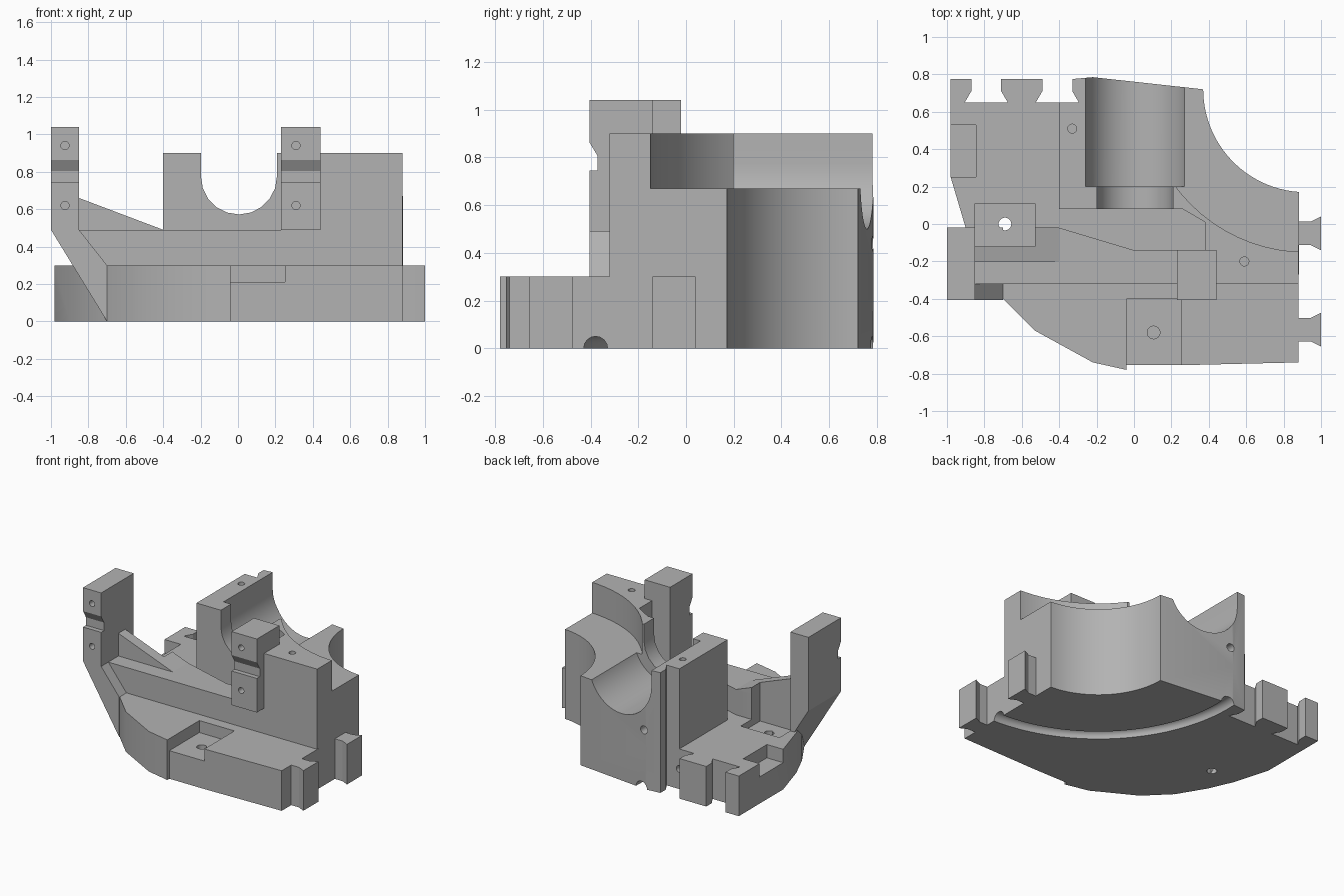
import bpy, bmesh, math
from mathutils import Matrix, Vector

cube = bpy.data.objects.get("Cube")
if cube:
    bpy.data.objects.remove(cube, do_unlink=True)

grey = bpy.data.materials.new("machined_grey")
GREY = (0.45, 0.45, 0.45, 1)
grey.use_nodes = True
grey.diffuse_color = GREY
grey.node_tree.nodes["Principled BSDF"].inputs["Base Color"].default_value = GREY


def make(name, bm):
    bmesh.ops.recalc_face_normals(bm, faces=bm.faces)
    mesh = bpy.data.meshes.new(name)
    bm.to_mesh(mesh)
    bm.free()
    mesh.materials.append(grey)
    ob = bpy.data.objects.new(name, mesh)
    bpy.context.collection.objects.link(ob)
    return ob


def prism(name, pts, lo, hi, axis="z"):
    """Extrude a flat outline along one axis."""
    place = {"z": lambda a, b: (a, b, lo), "y": lambda a, b: (a, lo, b),
             "x": lambda a, b: (lo, a, b)}[axis]
    bm = bmesh.new()
    face = bm.faces.new([bm.verts.new(place(*p)) for p in pts])
    new = bmesh.ops.extrude_face_region(bm, geom=[face])["geom"]
    shift = Vector([hi - lo if c == axis else 0 for c in "xyz"])
    bmesh.ops.translate(bm, vec=shift, verts=[v for v in new if isinstance(v, bmesh.types.BMVert)])
    return make(name, bm)


def arc(cx, cy, r, start, end, n):
    return [(cx + r * math.cos(math.radians(start + (end - start) * i / n)),
             cy + r * math.sin(math.radians(start + (end - start) * i / n)))
            for i in range(n + 1)]


def rect(x0, x1, y0, y1):
    return [(x0, y0), (x1, y0), (x1, y1), (x0, y1)]


def drill(a, b, r, lo, hi, axis="z", n=24):
    return prism("drill", arc(a, b, r, 0, 360 - 360 / n, n - 1), lo, hi, axis)


def ring(cx, cy, major, minor, n=96, m=16):
    """Torus lying flat on z = 0."""
    bm = bmesh.new()
    verts = [bm.verts.new((cx + major + x, cy, z)) for x, z in arc(0, 0, minor, 0, 360 - 360 / m, m - 1)]
    edges = [bm.edges.new((verts[i], verts[(i + 1) % m])) for i in range(m)]
    bmesh.ops.spin(bm, geom=verts + edges, cent=(cx, cy, 0), axis=(0, 0, 1),
                   angle=math.tau, steps=n, use_merge=True)
    bmesh.ops.remove_doubles(bm, verts=bm.verts, dist=0.0001)
    return make("groove", bm)


def cut(ob, *cutters):
    for c in cutters:
        mod = ob.modifiers.new("cut", "BOOLEAN")
        mod.operation, mod.solver, mod.object = "DIFFERENCE", "EXACT", c
    bpy.context.view_layer.update()
    mesh = bpy.data.meshes.new_from_object(ob.evaluated_get(bpy.context.evaluated_depsgraph_get()))
    ob.modifiers.clear()
    ob.data = mesh


# Shared outlines: the big round relief at the back and the dovetail slots
CX, CY = 0.92, 0.72
relief = arc(CX, CY, 0.55, -94, -180, 24)


def slot(x):
    h = 0.08
    return [(x + h, 0.9), (x + h, 0.71), (x + h + 0.035, 0.65),
            (x - h - 0.035, 0.65), (x - h, 0.71), (x - h, 0.9)]


# Cutters
pocket = prism("pocket", rect(-0.85, -0.53, -0.12, 0.11), 0.25, 0.8)
through_hole = drill(-0.69, 0, 0.034, -0.1, 0.5)
slots = [prism("slot", slot(x), -0.1, 1.1) for x in (-0.41, -0.79)]
back_hole = drill(-0.2, 0.44, 0.03, 0.5, 0.9, "y")
slot_hole = drill(-0.4, 0.15, 0.025, 0.5, 0.7, "y")
groove = ring(CX, CY, 1.1, 0.05)
front_pocket = prism("front_pocket", rect(-0.04, 0.25, -0.9, -0.4), 0.21, 0.4)
front_hole = drill(0.105, -0.58, 0.034, 0.1, 0.3)
side_notch = prism("side_notch", rect(-1.1, -0.845, 0.25, 0.53), 0.2, 0.4)
bore = drill(0.015, 0.775, 0.275, 0.2, 0.9, "y", 48)
bore_slot = prism("bore_slot", rect(-0.26, 0.29, 0.775, 1), 0.2, 0.9, "y")
neck = drill(0.005, 0.775, 0.203, 0, 0.3, "y", 20)
neck_slot = prism("neck_slot", rect(-0.198, 0.208, 0.775, 1), 0, 0.3, "y")
shelf = drill(CX, CY, 0.87, 0.67, 1.2, "z", 72)
shelf_keep = prism("shelf_keep", rect(0.1, 1.2, -0.3, 1), 0.6, 1.2)
top_holes = [drill(x, y, 0.024, 0.75, 1) for x, y in ((0.59, -0.2), (-0.33, 0.51))]
clamp_groove = prism("clamp_groove", [(-0.45, 0.94), (-0.37, 0.805), (-0.37, 0.745), (-0.45, 0.745)], -1.1, 1, "x")
clamp_holes = [drill(x, z, 0.022, -0.5, -0.25, "y") for x in (-0.925, 0.31) for z in (0.62, 0.94)]

# Base plate with a rounded front left edge
base = prism("base_plate", [(-0.9, -0.02), (-0.82, -0.2), (-0.7, -0.4), (-0.53, -0.57), (-0.22, -0.74),
             (-0.04, -0.78), (-0.04, -0.755), (0.25, -0.755), (0.88, -0.74)] + relief +
             [(-0.22, 0.785), (-0.33, 0.775), (-0.98, 0.775), (-0.98, 0.25)], 0, 0.3)
cut(base, *slots, pocket, through_hole, groove, front_pocket, front_hole, side_notch, slot_hole)

# Tall block that carries the half bore
block = prism("bore_block", [(-0.4, 0.08), (0.26, 0.08), (0.38, 0.01), (0.38, -0.14), (0.44, -0.14),
              (0.44, -0.32), (0.88, -0.32)] + relief +
              [(-0.22, 0.785), (-0.33, 0.775), (-0.4, 0.775)], 0.3, 0.9)
cut(shelf, prism("left_keep", rect(-0.5, 0.0, -0.3, 2), 0.5, 1.3))
cut(block, bore, bore_slot, neck, neck_slot, shelf, slots[0], back_hole, *top_holes)

# Ledge joining the two clamp posts, with a sloping rib
ledge = prism("ledge", [(-0.86, -0.32), (0.44, -0.32), (0.44, -0.14), (0, -0.14),
              (-0.4, -0.02), (-0.86, -0.02)], 0.3, 0.49)
cut(ledge, pocket)
rib = prism("rib", [(-0.85, 0.49), (-0.4, 0.49), (-0.85, 0.66)], -0.2, -0.02, "y")
cut(rib, pocket)

# Clamp posts
left_post = prism("right_clamp_post", [(-1, 1.04), (-0.85, 1.04), (-0.85, 0.49), (-0.7, 0.3),
                  (-0.7, 0), (-1, 0.49)], -0.405, -0.02, "y")
cut(left_post, clamp_groove, pocket, *clamp_holes[:2])
right_post = prism("left_clamp_post", rect(0.23, 0.44, 0.49, 1.04), -0.405, -0.14, "y")
cut(right_post, clamp_groove, *clamp_holes[2:])

# Dovetail tabs on the side
tabs = [prism("dovetail_tab", [(0.88, y - 0.063), (0.945, y - 0.063), (1, y - 0.09),
              (1, y + 0.09), (0.945, y + 0.063), (0.88, y + 0.063)], 0, 0.3) for y in (-0.05, -0.565)]

# Remove cutters and finish the shading
parts = [base, block, ledge, rib, left_post, right_post] + tabs
for ob in list(bpy.data.objects):
    if ob.type == "MESH" and ob.data.materials and ob.data.materials[0] == grey and ob not in parts:
        bpy.data.objects.remove(ob, do_unlink=True)
bpy.ops.object.select_all(action="DESELECT")
for ob in parts:
    ob.select_set(True)
bpy.context.view_layer.objects.active = base
bpy.ops.object.shade_smooth_by_angle(angle=math.radians(25))
